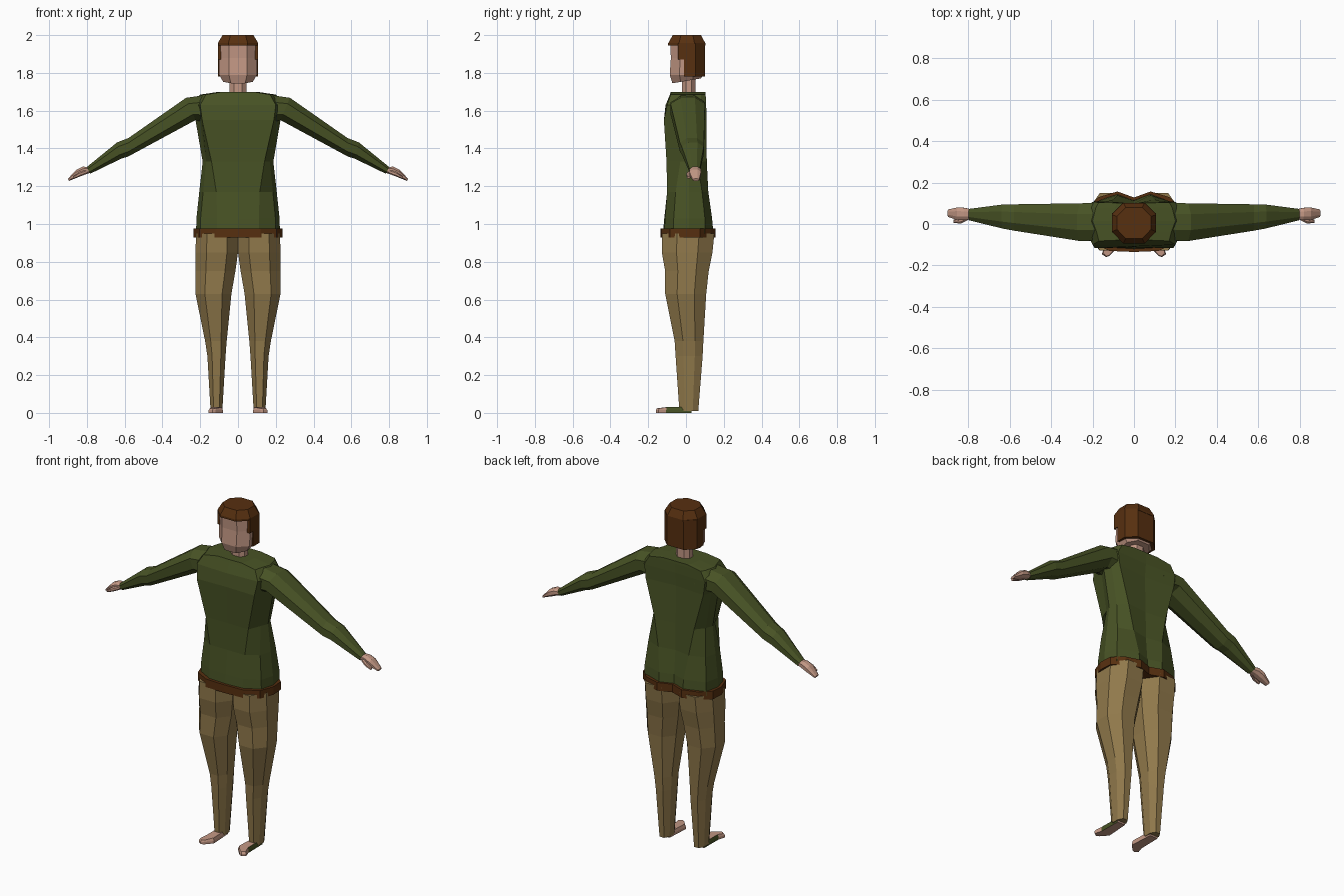
import bpy, bmesh, math
from mathutils import Vector

if "Cube" in bpy.data.objects:
    bpy.data.objects.remove(bpy.data.objects["Cube"])


def material(name, rgb):
    m = bpy.data.materials.new(name)
    m.diffuse_color = (*rgb, 1)
    m.use_nodes = True
    m.node_tree.nodes["Principled BSDF"].inputs["Base Color"].default_value = m.diffuse_color
    return m


GREEN = material("sweater green", (0.064, 0.085, 0.018))
TAN = material("trouser tan", (0.28, 0.19, 0.07))
BROWN = material("hair and belt brown", (0.095, 0.029, 0.005))
SKIN = material("skin", (0.54, 0.31, 0.23))

# Flattened octagon used for limbs and head (unit cross-section)
OCT = [(1, .42), (.48, 1), (-.48, 1), (-1, .42), (-1, -.42), (-.48, -1), (.48, -1), (1, -.42)]


def loft(name, rings, *mats):
    """Skin a list of equal-length point rings and cap both ends."""
    bm = bmesh.new()
    vs = [[bm.verts.new(p) for p in r] for r in rings]
    n = len(vs[0])
    for a, b in zip(vs, vs[1:]):
        for i in range(n):
            j = (i + 1) % n
            bm.faces.new((a[i], a[j], b[j], b[i]))
    bm.faces.new(vs[0])
    bm.faces.new(vs[-1])
    bmesh.ops.recalc_face_normals(bm, faces=bm.faces)
    me = bpy.data.meshes.new(name)
    bm.to_mesh(me)
    bm.free()
    ob = bpy.data.objects.new(name, me)
    bpy.context.collection.objects.link(ob)
    for m in mats:
        me.materials.append(m)
    return ob


def oval(z, x0, x1, y0, y1):
    """Horizontal octagon ring filling a rectangle."""
    return [((x0 + x1) / 2 + u * (x1 - x0) / 2, (y0 + y1) / 2 + v * (y1 - y0) / 2, z) for u, v in OCT]


def limb_ring(s, top, bottom, y0, y1):
    """Upright octagon ring between a top and a bottom (x, z) point."""
    t, b = Vector((top[0], 0, top[1])), Vector((bottom[0], 0, bottom[1]))
    out = []
    for u, v in OCT:
        p = (t + b) / 2 + u * (t - b) / 2
        out.append((s * p.x, (y0 + y1) / 2 + v * (y1 - y0) / 2, p.z))
    return out


def prism(name, outline, z0, z1, *mats):
    return loft(name, [[(x, y, z) for x, y in outline] for z in (z0, z1)], *mats)


def mirrored(half):
    """Close a half outline that runs from front to back on +x."""
    return half + [(-x, y) for x, y in reversed(half) if x > 1e-6]


# Torso: z, front centre, front corner x/y, side x, side front/back y, back corner x/y, back centre
torso = []
for z, f0, xa, fa, xs, fs, bs, xb, bb, b0 in (
        (.95, -.122, .11, -.115, .222, -.065, .10, .08, .145, .115),
        (1.03, -.115, .11, -.11, .220, -.065, .10, .08, .138, .112),
        (1.17, -.10, .115, -.10, .205, -.055, .085, .10, .118, .10),
        (1.33, -.10, .14, -.103, .187, -.03, .06, .13, .110, .098),
        (1.55, -.112, .19, -.117, .225, -.03, .06, .19, .108, .092),
        (1.63, -.108, .20, -.10, .25, -.05, .08, .20, .107, .10),
        (1.685, -.085, .17, -.082, .20, -.04, .08, .17, .104, .102),
        (1.70, -.08, .08, -.078, .10, -.04, .08, .08, .102, .102)):
    half = [(0, f0), (xa, fa), (xs * .9, fs), (xs, .015), (xs * .92, bs), (xb, bb), (0, b0)]
    torso.append([(x, y, z) for x, y in mirrored(half)])
loft("sweater_body", torso, GREEN)

# Belt with a shallow notch at the back
prism("belt", mirrored([(0, -.135), (.12, -.13), (.205, -.085), (.235, .0), (.23, .075),
                        (.17, .13), (.08, .157), (0, .128)]), .928, .976, BROWN)

for s, side in ((1, "left"), (-1, "right")):
    # Trouser leg
    rows = ((.95, 0, .222, -.128, .15), (.85, 0, .225, -.128, .14), (.75, .014, .225, -.11, .12),
            (.63, .035, .225, -.11, .107), (.38, .06, .174, -.06, .092),
            (.30, .066, .162, -.055, .088), (.01, .083, .145, -.035, .065))
    loft(side + "_trouser_leg", [oval(z, s * a, s * b, c, d) for z, a, b, c, d in rows], TAN)

    # Foot, with a green outer heel side
    sole = [(.088, .03), (.08, -.112), (.118, -.154), (.135, -.16), (.155, -.146), (.142, -.105), (.14, .03)]
    foot = loft(side + "_foot", [
        [(s * x, y, 0) for x, y in sole],
        [(s * x, y, .014) for x, y in sole],
        [(s * (.115 + (x - .115) * .85), y * .97, .03 if y > -.13 else .024) for x, y in sole]], SKIN, GREEN)
    for p in foot.data.polygons:
        if p.normal.x * s > .5 and p.center.y > -.11:
            p.material_index = 1

    # Sleeve from inside the shoulder to the wrist
    loft(side + "_sleeve", [limb_ring(s, *r) for r in (
        ((.09, 1.695), (.15, 1.53), -.078, .102),
        ((.275, 1.668), (.225, 1.55), -.082, .10),
        ((.58, 1.455), (.58, 1.358), -.032, .095),
        ((.64, 1.432), (.62, 1.345), -.022, .094),
        ((.80, 1.302), (.783, 1.266), .018, .073))], GREEN)

    # Hand and thumb
    loft(side + "_hand", [limb_ring(s, *r) for r in (
        ((.785, 1.30), (.785, 1.27), .022, .07),
        ((.82, 1.304), (.81, 1.262), .02, .078),
        ((.855, 1.288), (.845, 1.248), .018, .08),
        ((.90, 1.24), (.895, 1.228), .035, .07))], SKIN)
    loft(side + "_thumb", [limb_ring(s, *r) for r in (
        ((.80, 1.29), (.80, 1.265), .02, .045),
        ((.84, 1.275), (.835, 1.252), .002, .028),
        ((.872, 1.252), (.868, 1.24), .006, .022))], SKIN)

    # Sideburn
    a, b = sorted((s * .085, s * .107))
    prism(side + "_sideburn", [(a, -.042), (b, -.042), (b, .0), (a, .0)], 1.87, 1.955, BROWN)

# Neck
loft("neck", [oval(z, -.045, .045, -.022, .05) for z in (1.68, 1.79)], SKIN)

# Head: the jaw ring rises toward the back
jaw = [(x, y, 1.745 + (y + .072) * .17) for x, y, z in oval(0, -.078, .078, -.072, .08)]
loft("head", [jaw, oval(1.79, -.1, .1, -.086, .09), oval(1.88, -.102, .102, -.08, .09),
              oval(1.96, -.102, .102, -.084, .09)], SKIN)

# Hair: back curtain and bevelled cap
prism("hair_back", mirrored([(.107, -.01), (.107, .05), (.055, .1)]), 1.78, 1.955, BROWN)
loft("hair_cap", [oval(1.945, -.107, .107, -.094, .102), oval(1.957, -.107, .107, -.094, .102),
                  oval(2.0, -.082, .082, -.07, .08)], BROWN)
